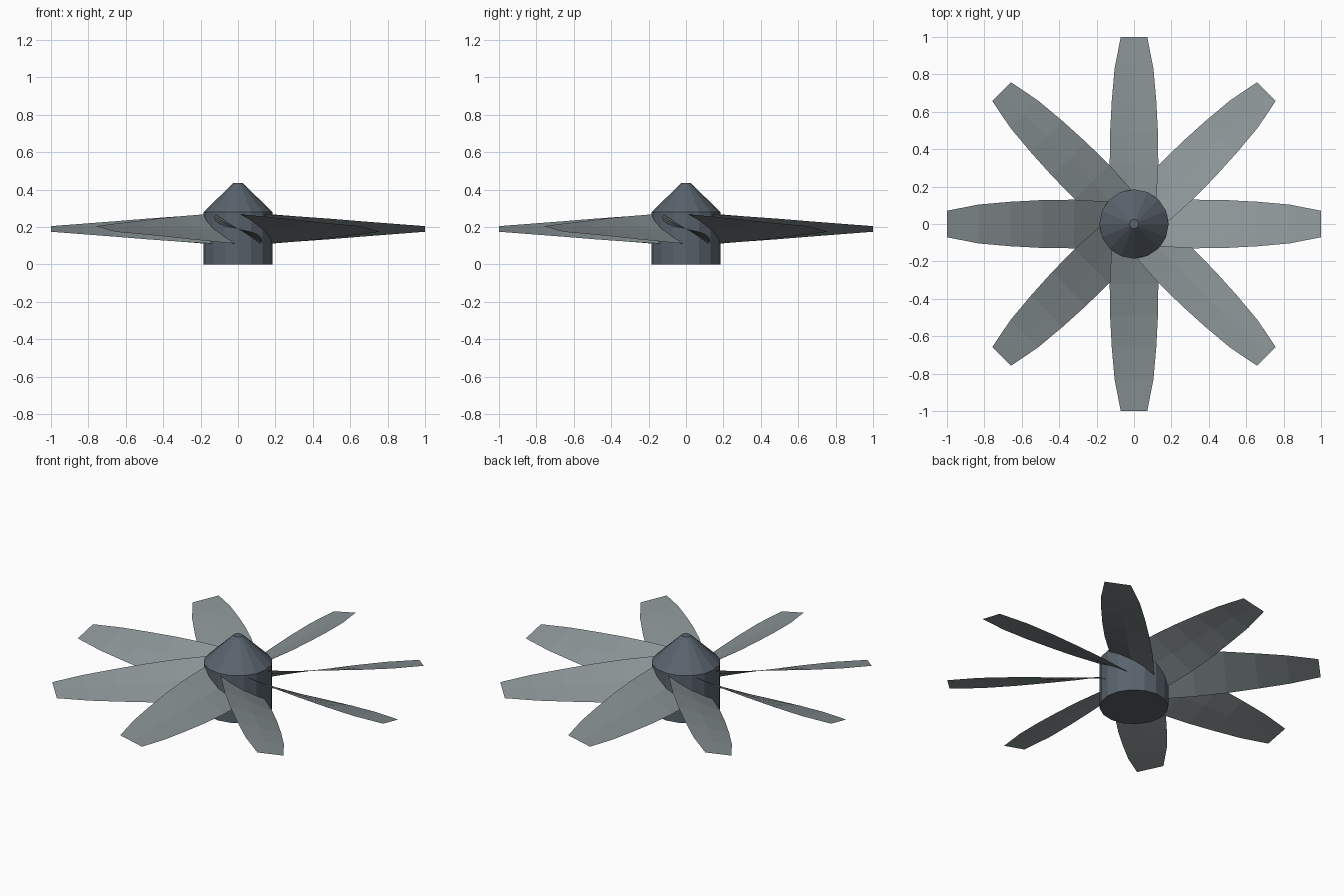
import bpy, bmesh, math

if "Cube" in bpy.data.objects:
    bpy.data.objects.remove(bpy.data.objects["Cube"])

def material(name, color):
    m = bpy.data.materials.new(name)
    m.diffuse_color = (*color, 1)
    m.use_nodes = True
    m.node_tree.nodes["Principled BSDF"].inputs["Base Color"].default_value = m.diffuse_color
    return m

hub_mat = material("hub_grey", (0.10, 0.125, 0.15))
blade_mat = material("blade_grey", (0.26, 0.30, 0.31))

def finish(name, bm, mat):
    mesh = bpy.data.meshes.new(name)
    bm.to_mesh(mesh)
    bm.free()
    mesh.materials.append(mat)
    ob = bpy.data.objects.new(name, mesh)
    bpy.context.collection.objects.link(ob)
    return ob

# Hub with conical nose: stacked rings (radius, z), capped at both ends
SIDES = 16
bm = bmesh.new()
rings = []
for r, z in [(0.185, 0), (0.185, 0.28), (0.025, 0.435)]:
    rings.append([bm.verts.new((r * math.cos(2 * math.pi * i / SIDES),
                                r * math.sin(2 * math.pi * i / SIDES), z))
                  for i in range(SIDES)])
for a, b in zip(rings, rings[1:]):
    for i in range(SIDES):
        j = (i + 1) % SIDES
        bm.faces.new((a[i], a[j], b[j], b[i]))
bm.faces.new(rings[0][::-1])
bm.faces.new(rings[-1])
finish("hub", bm, hub_mat)

# Twisted blade sheet: (distance out, half width in plan, half height)
STATIONS = [(0.14, 0.120, 0.078), (0.32, 0.130, 0.067), (0.49, 0.128, 0.055),
            (0.66, 0.119, 0.041), (0.83, 0.104, 0.028), (1.0, 0.071, 0.015)]
MID_Z = 0.19
bm = bmesh.new()
rows = [[bm.verts.new((r, w * t, MID_Z - h * t)) for t in (-1, 0, 1)]
        for r, w, h in STATIONS]
for a, b in zip(rows, rows[1:]):
    for k in range(2):
        bm.faces.new((a[k], b[k], b[k + 1], a[k + 1]))
blade = finish("blade_1", bm, blade_mat)

# Seven more blades around the hub
for n in range(1, 8):
    copy = bpy.data.objects.new(f"blade_{n + 1}", blade.data)
    copy.rotation_euler.z = n * math.pi / 4
    bpy.context.collection.objects.link(copy)
